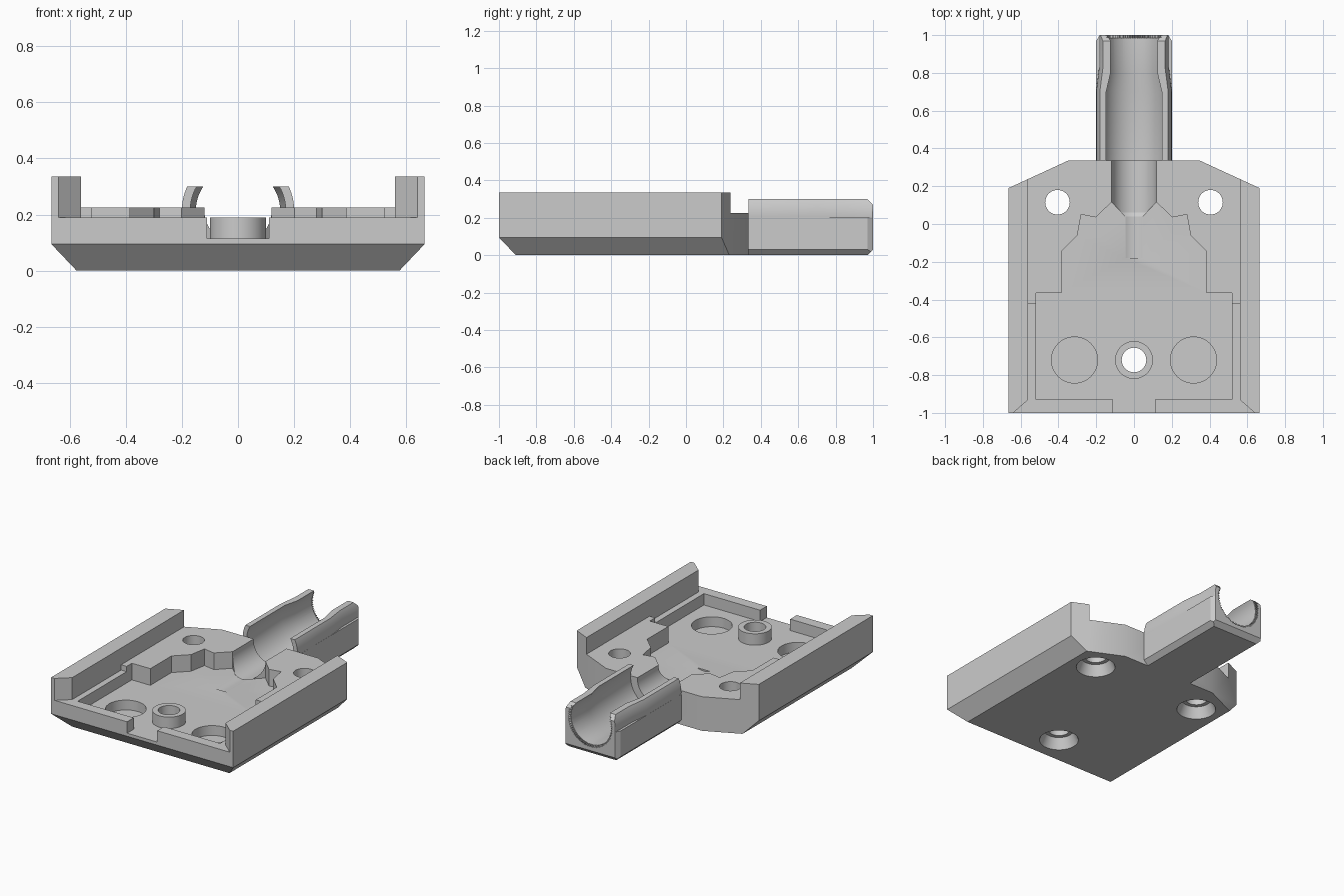
import bpy, bmesh, math
from mathutils import Vector

if "Cube" in bpy.data.objects:
    bpy.data.objects.remove(bpy.data.objects["Cube"], do_unlink=True)

grey = bpy.data.materials.new("plain_grey")
grey.use_nodes = True
grey.diffuse_color = (0.6, 0.6, 0.6, 1)
grey.node_tree.nodes["Principled BSDF"].inputs["Base Color"].default_value = (0.6, 0.6, 0.6, 1)

AXIS_Z = 0.215      # height of the bore axis
BACK = 0.335        # back edge of the plate
FLOOR = 0.115       # pocket floor
STEP = 0.19         # ledge height
TOP = 0.225         # plate top
RAIL = 0.335        # rail top


def finish(bm, name):
    bmesh.ops.recalc_face_normals(bm, faces=bm.faces)
    mesh = bpy.data.meshes.new(name)
    bm.to_mesh(mesh)
    bm.free()
    mesh.materials.append(grey)
    obj = bpy.data.objects.new(name, mesh)
    bpy.context.collection.objects.link(obj)
    return obj


def loft(name, rings):
    """Closed solid skinned through rings of equal length."""
    bm = bmesh.new()
    loops = [[bm.verts.new(p) for p in ring] for ring in rings]
    for a, b in zip(loops, loops[1:]):
        for i in range(len(a)):
            j = (i + 1) % len(a)
            bm.faces.new((a[i], a[j], b[j], b[i]))
    bm.faces.new(loops[0])
    bm.faces.new(loops[-1])
    return finish(bm, name)


def prism(name, pts, z0, z1):
    return loft(name, [[(x, y, z) for x, y in pts] for z in (z0, z1)])


def mirrored(half):
    return half + [(-x, y) for x, y in reversed(half)]


def post(name, x, y, profile, n=48):
    """Upright turned solid from (z, radius) pairs."""
    angles = [math.tau * i / n for i in range(n)]
    return loft(name, [[(x + r * math.cos(a), y + r * math.sin(a), z) for a in angles]
                       for z, r in profile])


def barrel(name, profile, n=96, tooth=0):
    """Turned solid along y from (y, radius) pairs, optionally toothed."""
    rings = []
    for y, r in profile:
        ring = []
        for i in range(n):
            a, rad = math.tau * i / n, r + tooth * (i % 2)
            ring.append((rad * math.cos(a), y, AXIS_Z + rad * math.sin(a)))
        rings.append(ring)
    return loft(name, rings)


def trim(obj, planes):
    """Slice off everything on the outer side of each plane."""
    bm = bmesh.new()
    bm.from_mesh(obj.data)
    for co, normal in planes:
        geom = bm.verts[:] + bm.edges[:] + bm.faces[:]
        cut = bmesh.ops.bisect_plane(bm, geom=geom, dist=1e-6, plane_co=Vector(co),
                                     plane_no=Vector(normal), clear_outer=True)
        edges = [e for e in cut["geom_cut"] if isinstance(e, bmesh.types.BMEdge)]
        bmesh.ops.contextual_create(bm, geom=edges)
    bmesh.ops.recalc_face_normals(bm, faces=bm.faces)
    bm.to_mesh(obj.data)
    bm.free()


def combine(target, tool, operation="DIFFERENCE"):
    mod = target.modifiers.new("shape", "BOOLEAN")
    mod.operation, mod.solver, mod.object = operation, "EXACT", tool
    bpy.context.view_layer.objects.active = target
    bpy.ops.object.modifier_apply(modifier=mod.name)
    bpy.data.objects.remove(tool, do_unlink=True)


# Base block with chamfered lower front and side edges
base = prism("base_plate", mirrored([(0.665, -1), (0.665, 0.19), (0.35, BACK)]), 0, RAIL)
trim(base, [((0.575, 0, 0), (1, 0, -0.95)),
            ((-0.575, 0, 0), (-1, 0, -0.95)),
            ((0, -0.91, 0), (0, -1, -0.95))])

# Space between the rails, then the front ledge with flared rail ends
combine(base, prism("cut", mirrored([(0.56, -0.7), (0.56, 0.5)]), TOP, 1))
combine(base, prism("cut", mirrored([(0.64, -1.1), (0.64, -1), (0.56, -0.93), (0.56, -0.42)]),
                    STEP, 1))

# Main pocket with a front opening
pocket = [(0.11, -1.1), (0.11, -0.93), (0.52, -0.93), (0.52, -0.365), (0.385, -0.365),
          (0.385, -0.145), (0.12, 0.115), (0.06, 0.055)]
combine(base, prism("cut", mirrored(pocket), FLOOR, 1))

# Cable channel running into the pocket floor
combine(base, barrel("cut", [(-0.18, 0.11), (0.04, 0.11), (0.06, 0.12), (0.4, 0.12)]))

# Side notches, round wells and countersunk back holes
hole = [(-0.02, 0.13), (0, 0.12), (0.07, 0.09), (0.0701, 0.065), (0.5, 0.065)]
for s in (-1, 1):
    notch = [(0.3, -0.062), (0.28, 0.05), (0.2, 0.035), (0.2, -0.05)]
    combine(base, prism("cut", [(s * x, y) for x, y in notch], FLOOR, 1))
    combine(base, post("cut", s * 0.315, -0.72, [(0.05, 0.122), (0.2, 0.122)]))
    combine(base, post("cut", s * 0.405, 0.115, hole))

# Screw boss with a countersunk through hole
combine(base, post("boss", 0, -0.72, [(0.1, 0.1), (STEP, 0.1)]), "UNION")
combine(base, post("cut", 0, -0.72, hole))

# Neck: square lower body joined to a tapering barrel
neck = prism("neck", mirrored([(0.2, BACK), (0.2, 1)]), 0, 0.2)
upper = barrel("upper", [(BACK, 0.2), (0.7, 0.2), (0.83, 0.185), (1, 0.185)])
trim(upper, [((0, 0, 0.3), (0, 0, 1)), ((0, 0, 0.1), (0, 0, -1))])
combine(neck, upper, "UNION")
combine(neck, barrel("cut", [(0.2, 0.17), (0.7, 0.17), (0.8, 0.15), (1.1, 0.15)]))

# Fine teeth around the mouth of the neck
combine(neck, barrel("cut", [(0.985, 0.149), (1.1, 0.149)], 160, 0.014))

# Chamfers along the underside and around the end of the neck
tools = []
for s in (-1, 1):
    tools.append(loft("cut", [[(s * 0.17, y, 0), (s * 0.23, y, 0.06), (s * 0.23, y, -0.03),
                               (s * 0.14, y, -0.03)] for y in (0.2, 1.1)]))
    tools.append(prism("cut", [(s * 0.2, 0.97), (s * 0.15, 1.02 + 0.03), (s * 0.3, 1.05),
                               (s * 0.3, 0.87)], -0.1, 0.5))
for z, d in ((0, 1), (0.3, -1)):
    tools.append(loft("cut", [[(x, 0.97, z), (x, 1.03, z + d * 0.06), (x, 1.1, z + d * 0.06),
                               (x, 1.1, z - d * 0.06), (x, 0.91, z - d * 0.06)]
                              for x in (-0.4, 0.4)]))
for tool in tools:
    combine(neck, tool)

# Smooth round surfaces while keeping crisp edges
bpy.ops.object.select_all(action="DESELECT")
for obj in (base, neck):
    obj.select_set(True)
bpy.context.view_layer.objects.active = base
bpy.ops.object.shade_smooth_by_angle(angle=math.radians(25))
